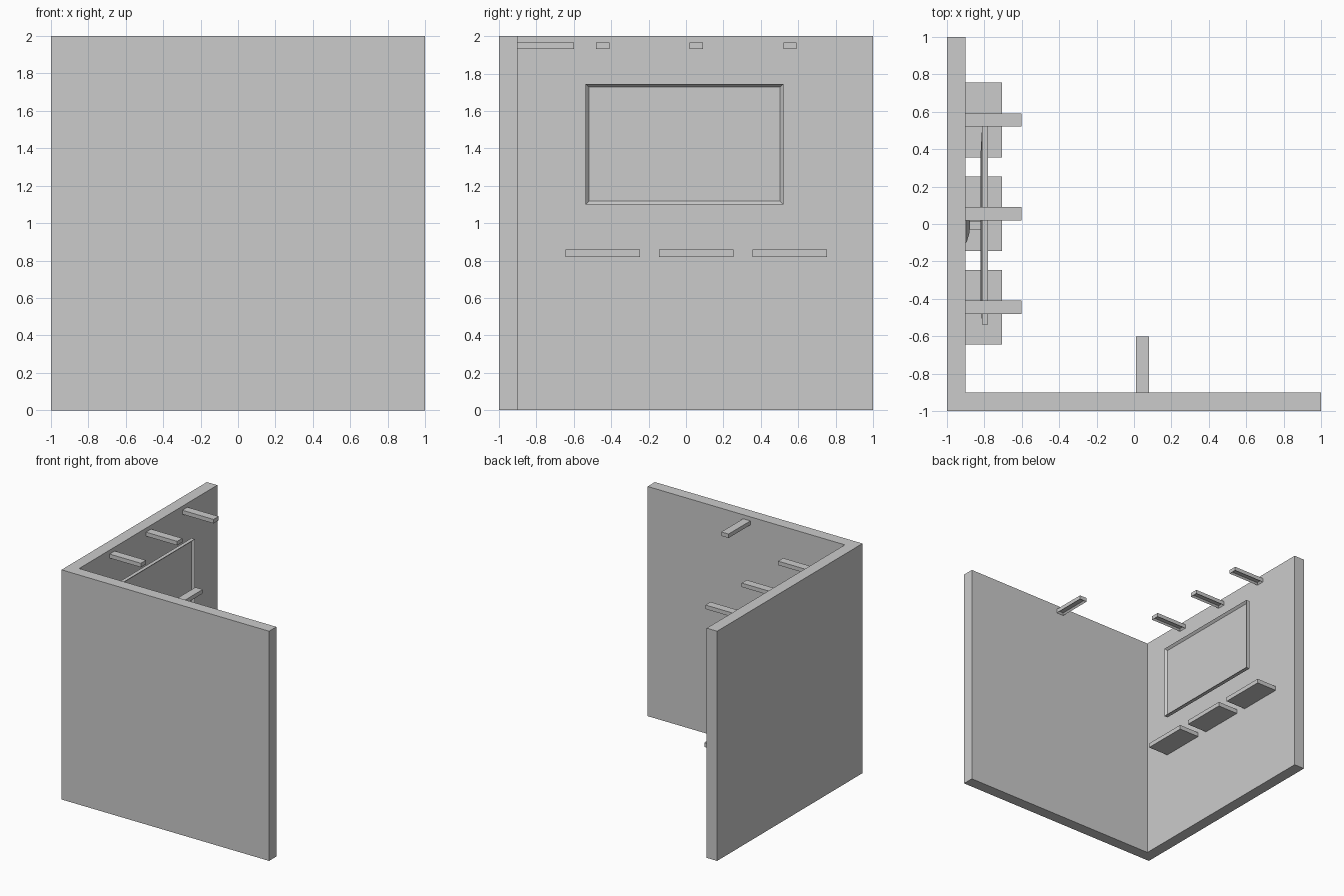
import bpy, bmesh
from mathutils import Vector

if "Cube" in bpy.data.objects:
    bpy.data.objects.remove(bpy.data.objects["Cube"])


def finish(name, bm):
    bmesh.ops.recalc_face_normals(bm, faces=bm.faces[:])
    mesh = bpy.data.meshes.new(name)
    bm.to_mesh(mesh)
    bm.free()
    ob = bpy.data.objects.new(name, mesh)
    bpy.context.collection.objects.link(ob)
    return ob


def box(name, lo, hi, insets=()):
    """Box from corner to corner; insets = (face direction, border, shift along it)."""
    lo, hi = Vector(lo), Vector(hi)
    bm = bmesh.new()
    bmesh.ops.create_cube(bm, size=1)
    for v in bm.verts:
        v.co = Vector(((lo[i] + hi[i]) / 2 + v.co[i] * (hi[i] - lo[i]) for i in range(3)))
    bm.normal_update()
    for direction, border, shift in insets:
        d = Vector(direction)
        face = max(bm.faces, key=lambda f: f.normal.dot(d) * 10 + f.calc_center_median().dot(d))
        bmesh.ops.inset_region(bm, faces=[face], thickness=border)
        bmesh.ops.translate(bm, verts=face.verts[:], vec=d * shift)
        bm.normal_update()
    return finish(name, bm)


# L-shaped corner wall, extruded from its plan
bm = bmesh.new()
plan = [(-1, -1), (1, -1), (1, -0.9), (-0.9, -0.9), (-0.9, 1), (-1, 1)]
base = bm.faces.new([bm.verts.new((x, y, 0)) for x, y in plan])
top = bmesh.ops.extrude_face_region(bm, geom=[base], use_keep_orig=True)
bmesh.ops.translate(bm, vec=(0, 0, 2),
                    verts=[g for g in top["geom"] if isinstance(g, bmesh.types.BMVert)])
finish("corner_wall", bm)

# Shelves and spotlights along the left wall
for i, offset in enumerate((-0.5, 0, 0.5)):
    y = 0.055 + offset
    box(f"shelf_{i + 1}", (-0.9, y - 0.2, 0.82), (-0.705, y + 0.2, 0.858))
    box(f"wall_lamp_{i + 1}", (-0.9, y - 0.035, 1.93), (-0.6, y + 0.035, 1.965),
        [((0, 0, -1), 0.018, -0.015)])

# Spotlight on the front wall
box("front_wall_lamp", (0.01, -0.9, 1.93), (0.08, -0.6, 1.965),
    [((0, 0, -1), 0.018, -0.015)])

# Screen: recessed front, slightly domed back
box("screen", (-0.813, -0.537, 1.10), (-0.78, 0.52, 1.745),
    [((1, 0, 0), 0.025, -0.02), ((-1, 0, 0), 0.03, 0.0), ((-1, 0, 0), 0.2, 0.008)])

# Tapered wall plate and arm holding the screen
box("mount_plate", (-0.9, -0.1, 1.33), (-0.895, 0.085, 1.515), [((1, 0, 0), 0.07, 0.015)])
box("mount_arm", (-0.885, -0.03, 1.40), (-0.815, 0.015, 1.445))
